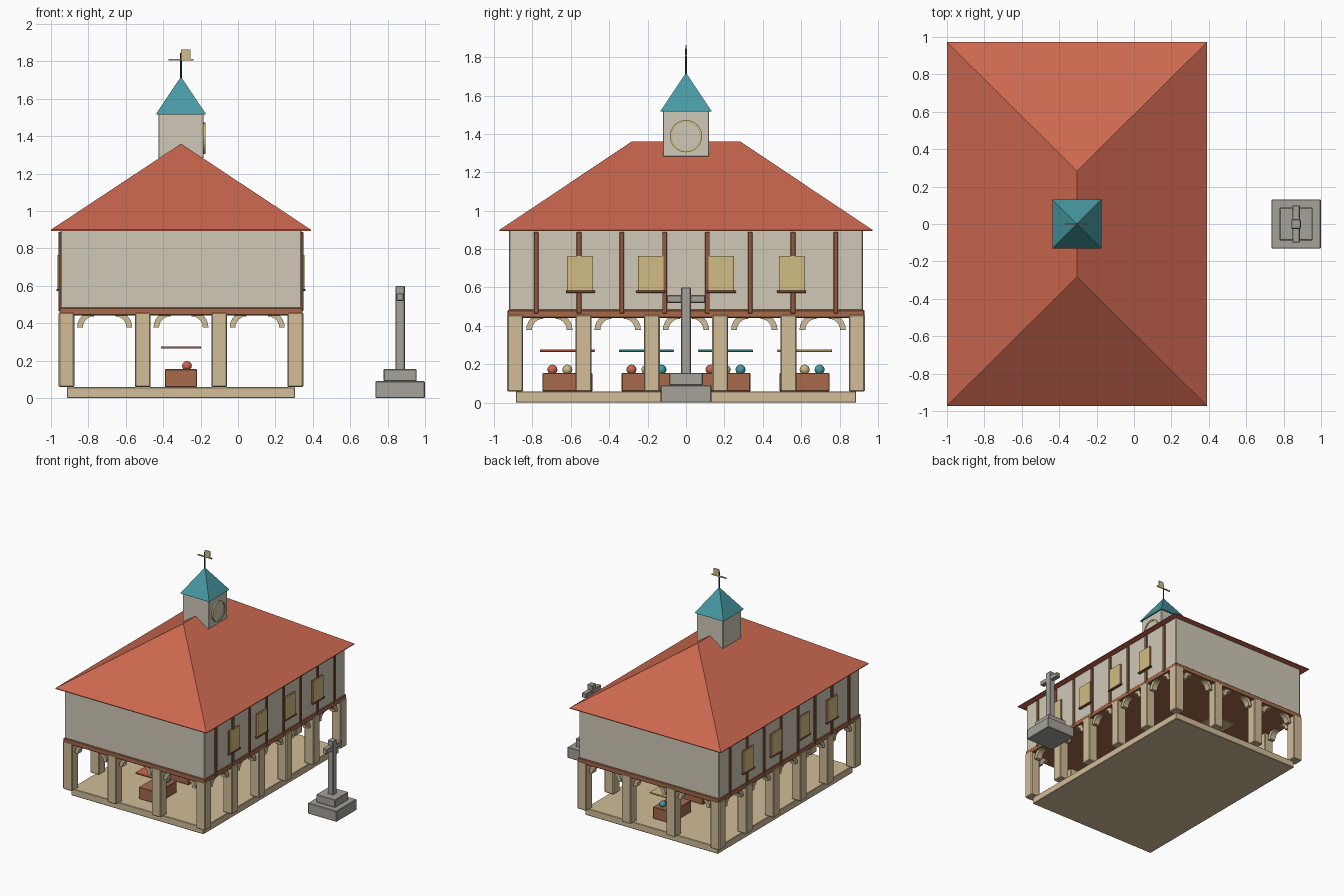
import bpy, bmesh, math
from mathutils import Matrix, Vector

if "Cube" in bpy.data.objects:
    bpy.data.objects.remove(bpy.data.objects["Cube"])

CX = -0.305  # centre line of the hall


def mat(name, r, g, b):
    m = bpy.data.materials.new(name)
    lin = lambda c: ((c / 255 + 0.055) / 1.055) ** 2.4
    m.diffuse_color = (lin(r), lin(g), lin(b), 1)
    m.use_nodes = True
    m.node_tree.nodes["Principled BSDF"].inputs["Base Color"].default_value = m.diffuse_color
    return m


RED = mat("roof red", 204, 104, 80)
CREAM = mat("plaster cream", 208, 201, 184)
SAND = mat("sandstone", 210, 189, 152)
WOOD = mat("timber brown", 166, 106, 74)
DARKWOOD = mat("dark timber", 146, 88, 62)
STONE = mat("grey stone", 166, 161, 154)
TEAL = mat("copper teal", 72, 154, 164)
GOLD = mat("pale gold", 208, 188, 132)
IRON = mat("dark iron green", 42, 82, 76)


def finish(name, bm, m):
    bmesh.ops.recalc_face_normals(bm, faces=bm.faces)
    me = bpy.data.meshes.new(name)
    bm.to_mesh(me)
    bm.free()
    me.materials.append(m)
    ob = bpy.data.objects.new(name, me)
    bpy.context.scene.collection.objects.link(ob)
    return ob


def box(name, x, y, z, m, bevel=0.004):
    """Box from (min, max) pairs."""
    bm = bmesh.new()
    size = [b - a for a, b in (x, y, z)]
    mid = [(a + b) / 2 for a, b in (x, y, z)]
    bmesh.ops.create_cube(bm, size=1, matrix=Matrix.Translation(mid) @ Matrix.Diagonal((*size, 1)))
    if bevel:
        bmesh.ops.bevel(bm, geom=bm.edges[:], offset=bevel, segments=1, affect='EDGES')
    return finish(name, bm, m)


def around(c, h):
    return (c - h, c + h)


def hip(name, hx, hy, ridge, z0, z1, m, lip=0.006):
    """Hipped roof with a short vertical eave; ridge is its half length."""
    bm = bmesh.new()
    ring = [(-hx, -hy), (hx, -hy), (hx, hy), (-hx, hy)]
    low = [bm.verts.new((CX + x, y, z0)) for x, y in ring]
    eave = [bm.verts.new((CX + x, y, z0 + lip)) for x, y in ring]
    front = bm.verts.new((CX, -ridge, z1))
    back = bm.verts.new((CX, ridge, z1)) if ridge else front
    bm.faces.new(low[::-1])
    for i in range(4):
        j = (i + 1) % 4
        bm.faces.new((low[i], low[j], eave[j], eave[i]))
        top = [(front,), (back, front), (back,), (front, back)][i]
        bm.faces.new((eave[i], eave[j], *dict.fromkeys(top if ridge else (front,))))
    return finish(name, bm, m)


def brace(name, px, py, dx, dy):
    """Curved bracket springing from a pillar toward (dx, dy)."""
    bm = bmesh.new()
    n = 6
    pts = []
    for r, order in ((0.09, range(n + 1)), (0.06, range(n, -1, -1))):
        for i in order:
            a = math.pi - i * math.pi / 2 / n
            pts.append((0.147 + r * math.cos(a), 0.377 + r * math.sin(a)))
    d, s = Vector((dx, dy, 0)), Vector((-dy, dx, 0))
    sides = [[bm.verts.new(Vector((px, py, z)) + d * u + s * w) for u, z in pts] for w in (-0.025, 0.025)]
    k = len(pts)
    for i in range(k):
        j = (i + 1) % k
        bm.faces.new((sides[0][i], sides[0][j], sides[1][j], sides[1][i]))
    for sd in sides:
        for i in range(n):
            bm.faces.new((sd[i], sd[i + 1], sd[k - 2 - i], sd[k - 1 - i]))
    return finish(name, bm, SAND)


# Plinth, upper floor and hall walls
box("plinth", around(CX, 0.61), around(0, 0.887), (0, 0.058), SAND)
box("floor_beam", around(CX, 0.65), around(0, 0.93), (0.442, 0.482), WOOD)
box("hall_walls", around(CX, 0.644), around(0, 0.922), (0.48, 0.9), CREAM)
hip("hall_roof", 0.695, 0.972, 0.283, 0.894, 1.36, RED)

# Pillars around the edge, with braces along each row
xs = [CX + 0.612 * (2 * i / 3 - 1) for i in range(4)]
ys = [0.89 * (2 * j / 5 - 1) for j in range(6)]
for i, x in enumerate(xs):
    for j, y in enumerate(ys):
        if i not in (0, 3) and j not in (0, 5):
            continue
        box("pillar", around(x, 0.042), around(y, 0.042), (0.058, 0.458), SAND, 0.006)
        if j in (0, 5):
            if i < 3:
                brace("brace", x, y, 1, 0)
            if i > 0:
                brace("brace", x, y, -1, 0)
        if i in (0, 3):
            if j < 5:
                brace("brace", x, y, 0, 1)
            if j > 0:
                brace("brace", x, y, 0, -1)

# Timber studs and windows on both long sides
for s in (-1, 1):
    def out(a, b):
        return tuple(sorted((CX + s * a, CX + s * b)))
    for k in range(8):
        box("timber_stud", out(0.63, 0.654), around(0.223 * (k - 3.5), 0.012), (0.465, 0.888), DARKWOOD, 0.002)
    for k in range(4):
        y = 0.367 * (k - 1.5)
        box("window_frame", out(0.64, 0.656), around(y, 0.066), (0.58, 0.765), DARKWOOD, 0)
        box("window_pane", out(0.656, 0.661), around(y, 0.065), (0.581, 0.764), GOLD, 0)
        box("window_sill", out(0.64, 0.666), around(y, 0.076), (0.572, 0.584), DARKWOOD, 0.002)

# Market stalls with produce and flat awnings
for k, cloth in enumerate((RED, TEAL, TEAL, GOLD)):
    y = 0.412 * (k - 1.5)
    box("stall_counter", around(CX, 0.086), around(y, 0.13), (0.058, 0.155), WOOD)
    box("stall_awning", around(CX, 0.107), around(y, 0.143), (0.264, 0.276), cloth, 0.002)
    for t, c in enumerate((RED, GOLD, TEAL)):
        bm = bmesh.new()
        bmesh.ops.create_uvsphere(bm, u_segments=12, v_segments=8, radius=0.026,
                                  matrix=Matrix.Translation((CX + 0.032, y + 0.078 * (t - 1), 0.172)))
        for f in bm.faces:
            f.smooth = True
        finish("produce", bm, c)

# Clock turret and spire
box("turret", around(CX, 0.121), around(0, 0.121), (1.282, 1.53), CREAM)
hip("spire", 0.132, 0.132, 0, 1.517, 1.718, TEAL, 0.004)


def disc(name, r, x0, x1, m, hole=0.0, seg=32):
    bm = bmesh.new()
    rings = []
    for x, rr in ((x0, r), (x1, r), (x1, hole), (x0, hole)):
        rings.append([bm.verts.new((x, rr * math.cos(2 * math.pi * i / seg),
                                    1.388 + rr * math.sin(2 * math.pi * i / seg))) for i in range(seg)])
    if not hole:
        bmesh.ops.delete(bm, geom=rings[2] + rings[3], context='VERTS')
        bm.faces.new(rings[0])
        bm.faces.new(rings[1])
    for a in range(4 if hole else 1):
        p, q = rings[a], rings[(a + 1) % 4]
        for i in range(seg):
            j = (i + 1) % seg
            bm.faces.new((p[i], p[j], q[j], q[i]))
    return finish(name, bm, m)


disc("clock_face", 0.075, CX + 0.115, CX + 0.127, CREAM)
disc("clock_ring", 0.084, CX + 0.115, CX + 0.132, GOLD, 0.072)

# Weather vane
bm = bmesh.new()
bmesh.ops.create_cone(bm, cap_ends=True, segments=8, radius1=0.005, radius2=0.005, depth=0.15,
                      matrix=Matrix.Translation((CX, 0, 1.77)))
finish("vane_mast", bm, IRON)
box("vane_arm", around(CX, 0.066), around(0, 0.004), (1.804, 1.813), GOLD, 0)
box("vane_flag", (CX, CX + 0.05), around(0, 0.003), (1.806, 1.864), GOLD, 0)

# Market cross
MX = 0.867
box("cross_base", around(MX, 0.132), around(0, 0.132), (0, 0.09), STONE)
box("cross_step", around(MX, 0.088), around(0, 0.088), (0.09, 0.155), STONE)
box("cross_shaft", around(MX, 0.025), around(0, 0.026), (0.15, 0.6), STONE)
box("cross_arm", around(MX, 0.02), around(0, 0.1), (0.52, 0.56), STONE)
